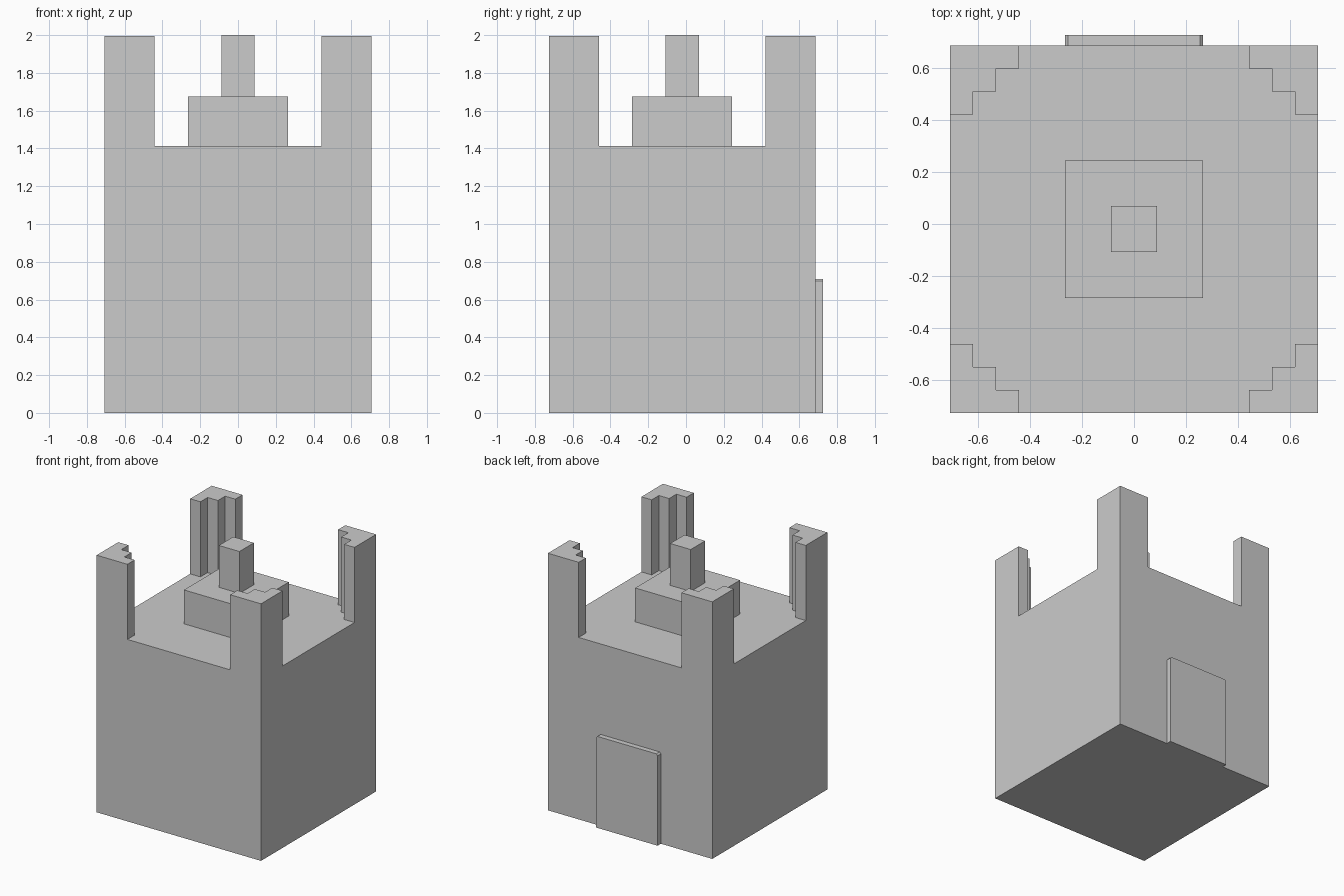
import bpy, bmesh

if "Cube" in bpy.data.objects:
    bpy.data.objects.remove(bpy.data.objects["Cube"])

CY = -0.02      # tower centre in y (the door sticks out at the back)
STEP = 0.0882   # module used for all the steps
HALF = 8 * STEP
ROOF = 1.412


def prism(name, outline, z0, z1):
    """Extrude a flat xy outline from z0 to z1."""
    bm = bmesh.new()
    face = bm.faces.new([bm.verts.new((x, y, z0)) for x, y in outline])
    top = bmesh.ops.extrude_face_region(bm, geom=[face])["geom"]
    for v in top:
        if isinstance(v, bmesh.types.BMVert):
            v.co.z = z1
    bmesh.ops.recalc_face_normals(bm, faces=bm.faces)
    mesh = bpy.data.meshes.new(name)
    bm.to_mesh(mesh)
    bm.free()
    ob = bpy.data.objects.new(name, mesh)
    bpy.context.collection.objects.link(ob)
    return ob


def box(name, x0, x1, y0, y1, z0, z1):
    return prism(name, [(x0, y0), (x1, y0), (x1, y1), (x0, y1)], z0, z1)


# Tower body, full height before the roof is hollowed out
body = box("tower_body", -HALF, HALF, CY - HALF, CY + HALF, 0, 1.995)

# Roof cutter: stepped cross that leaves four stair-shaped corner turrets
quarter = [(10, 5), (7, 5), (7, 6), (6, 6), (6, 7), (5, 7), (5, 10)]
outline = []
for sx, sy in ((1, 1), (-1, 1), (-1, -1), (1, -1)):
    points = quarter if sx * sy > 0 else quarter[::-1]
    outline += [(sx * x * STEP, CY + sy * y * STEP) for x, y in points]
cutter = prism("roof_cutter", outline, ROOF, 2.3)
cutter.hide_render = True
cutter.hide_viewport = True
cut = body.modifiers.new("hollow_roof", 'BOOLEAN')
cut.operation = 'DIFFERENCE'
cut.solver = 'EXACT'
cut.object = cutter

# Apply the cut, then discard the cutter
graph = bpy.context.evaluated_depsgraph_get()
hollowed = bpy.data.meshes.new_from_object(body.evaluated_get(graph))
body.modifiers.clear()
body.data = hollowed
bpy.data.objects.remove(cutter)

# Roof plinth and post
w = 3 * STEP
box("roof_plinth", -w, w, CY - w, CY + w, ROOF, 1.675)
h = STEP
box("roof_post", -h, h, CY - h, CY + h, 1.675, 2.0)

# Door slab on the back, with slightly clipped top corners
door = box("door", -w, w, CY + HALF, 0.726, 0, 0.71)
bm = bmesh.new()
bm.from_mesh(door.data)
corners = [e for e in bm.edges
           if all(v.co.z > 0.7 for v in e.verts)
           and abs(e.verts[0].co.x - e.verts[1].co.x) < 1e-4]
bmesh.ops.bevel(bm, geom=corners, offset=0.012, segments=1, affect='EDGES')
bm.to_mesh(door.data)
bm.free()
